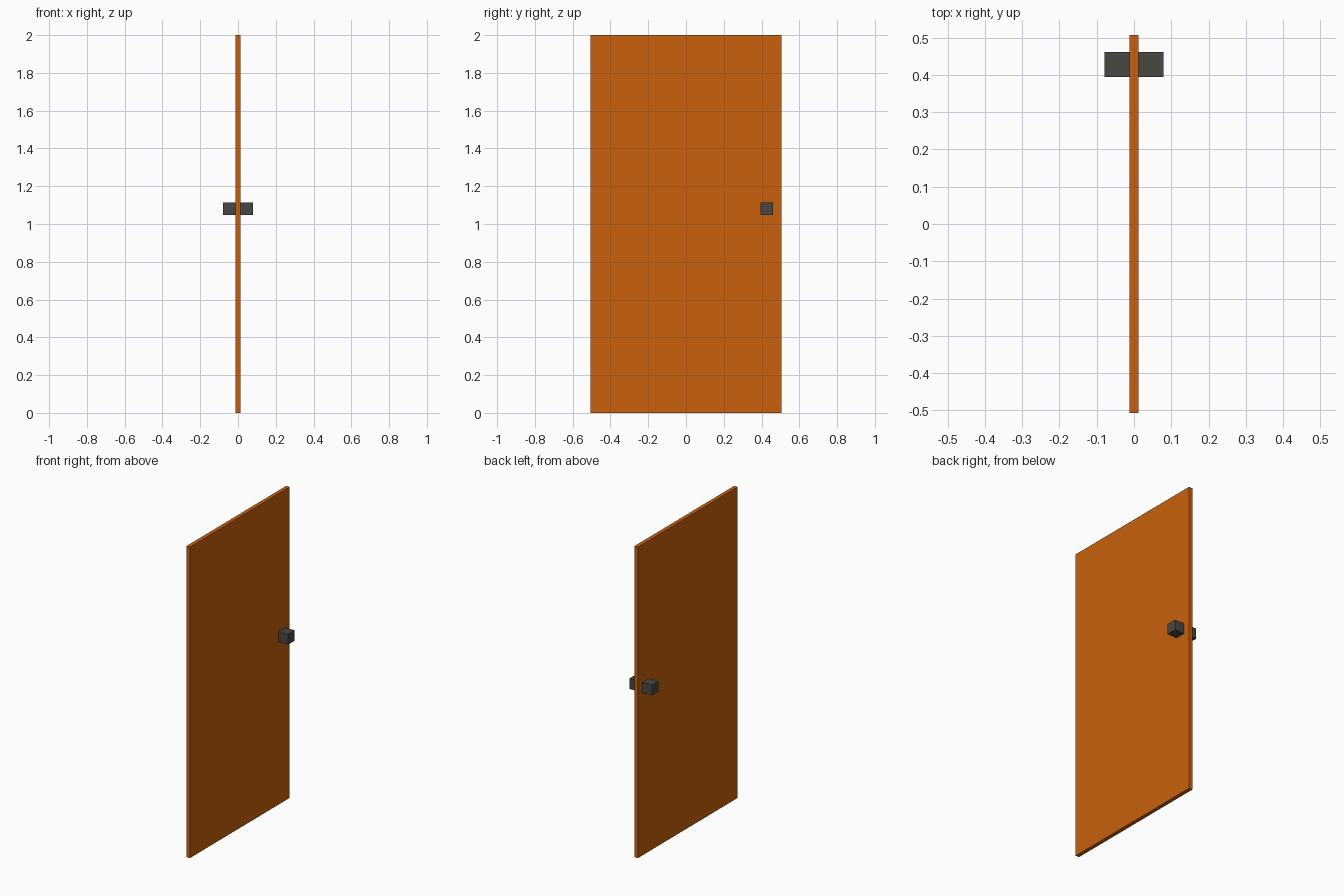
import bpy

if "Cube" in bpy.data.objects:
    bpy.data.objects.remove(bpy.data.objects["Cube"])


def material(name, color):
    m = bpy.data.materials.new(name)
    m.diffuse_color = (*color, 1)
    m.use_nodes = True
    m.node_tree.nodes["Principled BSDF"].inputs["Base Color"].default_value = m.diffuse_color
    return m


def box(name, center, size, mat):
    bpy.ops.mesh.primitive_cube_add(size=1, location=center)
    ob = bpy.context.object
    ob.name = name
    ob.scale = size
    bpy.ops.object.transform_apply(location=False, rotation=False, scale=True)
    ob.data.materials.append(mat)
    return ob


wood = material("orange_wood", (0.58, 0.12, 0.004))
metal = material("dark_metal", (0.065, 0.063, 0.055))

THICK = 0.025
KNOB = 0.067

# Door slab
box("door_panel", (0, 0, 1), (THICK, 1.013, 2), wood)

# Cube knob on each face
for side, label in ((1, "right"), (-1, "left")):
    x = side * (THICK + KNOB) / 2
    box("knob_" + label, (x, 0.428, 1.08), (KNOB, KNOB, KNOB), metal)
